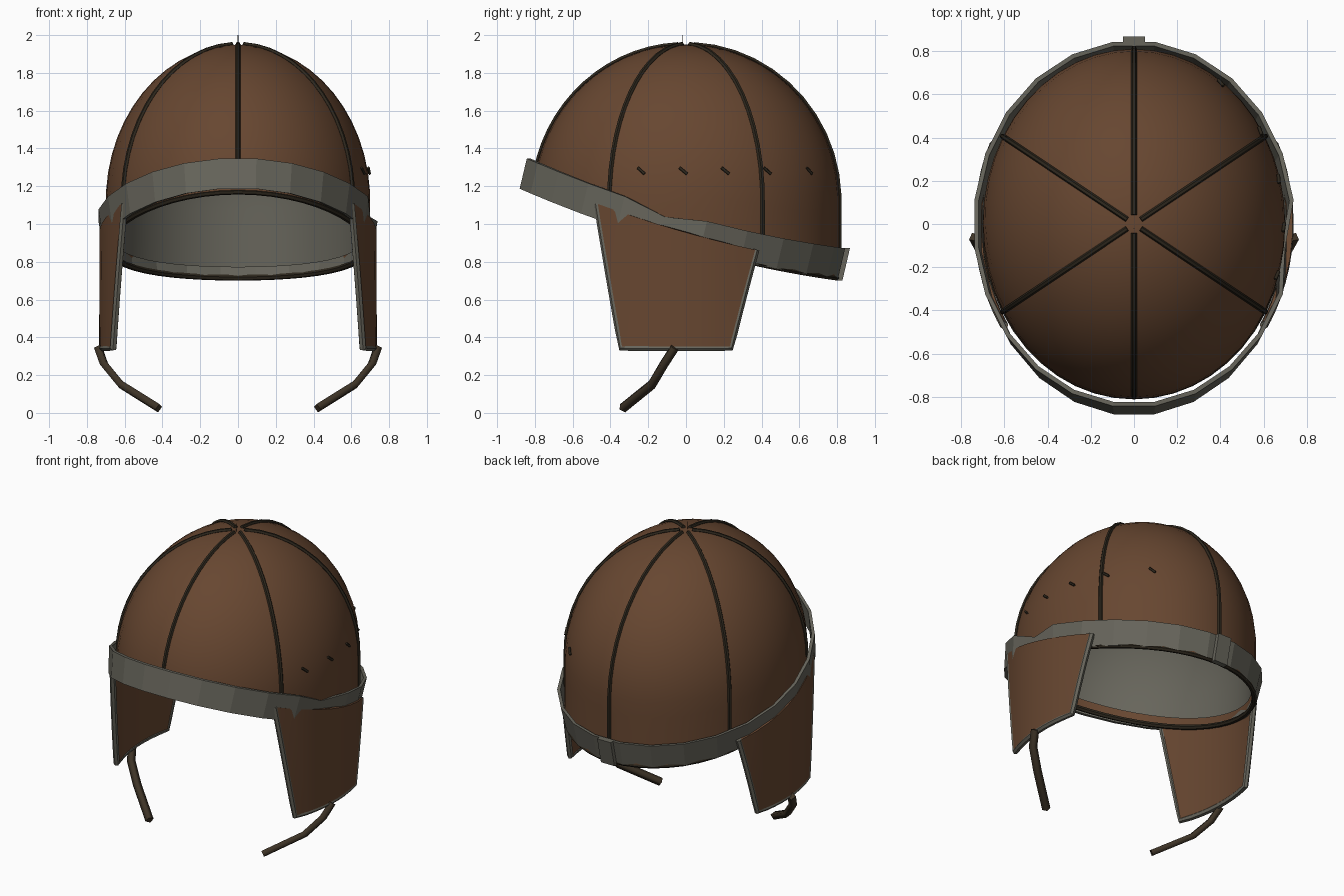
import bpy, bmesh
from math import sin, cos, asin, sqrt, pi, radians

cube = bpy.data.objects.get("Cube")
if cube:
    bpy.data.objects.remove(cube)


def material(name, rgb):
    m = bpy.data.materials.new(name)
    m.use_nodes = True
    m.diffuse_color = (*rgb, 1)
    m.node_tree.nodes["Principled BSDF"].inputs["Base Color"].default_value = (*rgb, 1)
    return m


LEATHER = material("brown leather", (0.135, 0.062, 0.030))
GREY = material("grey trim", (0.135, 0.130, 0.105))
DARK = material("dark seam", (0.026, 0.020, 0.012))
STRAP = material("dark brown strap", (0.048, 0.034, 0.020))


def finish(ob, mat, smooth):
    ob.data.materials.append(mat)
    bpy.ops.object.select_all(action="DESELECT")
    ob.select_set(True)
    bpy.context.view_layer.objects.active = ob
    if ob.type == "CURVE":
        bpy.ops.object.convert(target="MESH")
    if smooth:
        bpy.ops.object.shade_smooth_by_angle(angle=radians(40))


def loft(name, loops, mat, closed=False, caps=False, smooth=True):
    """Bridge a row of closed loops into one surface."""
    bm = bmesh.new()
    rows = [[bm.verts.new(p) for p in loop] for loop in loops]
    n = len(rows[0])
    pairs = list(zip(rows, rows[1:])) + ([(rows[-1], rows[0])] if closed else [])
    for a, b in pairs:
        for i in range(n):
            j = (i + 1) % n
            bm.faces.new((a[i], a[j], b[j], b[i]))
    if caps:
        bm.faces.new(rows[0])
        bm.faces.new(rows[-1])
    bmesh.ops.remove_doubles(bm, verts=bm.verts, dist=0.0005)
    bmesh.ops.recalc_face_normals(bm, faces=bm.faces)
    me = bpy.data.meshes.new(name)
    bm.to_mesh(me)
    bm.free()
    ob = bpy.data.objects.new(name, me)
    bpy.context.collection.objects.link(ob)
    finish(ob, mat, smooth)


def tube(name, pts, r, mat, sides=1, cyclic=False):
    cu = bpy.data.curves.new(name, "CURVE")
    cu.dimensions = "3D"
    cu.bevel_depth = r
    cu.bevel_resolution = sides
    cu.use_fill_caps = True
    sp = cu.splines.new("POLY")
    sp.points.add(len(pts) - 1)
    for q, p in zip(sp.points, pts):
        q.co = (*p, 1)
    sp.use_cyclic_u = cyclic
    ob = bpy.data.objects.new(name, cu)
    bpy.context.collection.objects.link(ob)
    finish(ob, mat, sides > 0)


# Shape of the helmet: half an ellipsoid on a short straight wall
RX, RY, MID, HIGH = 0.70, 0.81, 1.12, 0.83


def band_top(y):
    return 1.045 - 0.282 * y + 0.09 * y * y


def dome_point(t, phi, scale=1.0):
    f = cos(phi) if phi > 0 else 1.0
    z = MID + HIGH * (sin(phi) * scale if phi > 0 else phi)
    return (RX * scale * f * cos(t), RY * scale * f * sin(t), z)


def phi_at(z):
    h = (z - MID) / HIGH
    return asin(h) if h > 0 else h


def dome(name, scale, lift, mat):
    cols, rings = 48, 16
    loops = []
    for k in range(rings + 1):
        loop = []
        for i in range(cols):
            t = 2 * pi * i / cols
            low = phi_at(band_top(RY * sin(t)) - 0.155 + lift)
            loop.append(dome_point(t, low + (pi / 2 - low) * k / rings, scale))
        loops.append(loop)
    loft(name, loops, mat)


dome("leather_dome", 1.0, 0.0, LEATHER)
dome("inner_lining", 0.965, 0.05, GREY)

# Dark piping along the lower rim
rim = []
for i in range(48):
    t = 2 * pi * i / 48
    rim.append(dome_point(t, phi_at(band_top(RY * sin(t)) - 0.16), 0.985))
tube("rim_piping", rim, 0.016, DARK, cyclic=True)

# Six seams from crown to band
for s in range(6):
    t = radians(30 + 60 * s)
    low = phi_at(band_top(RY * sin(t)) - 0.06)
    top = radians(87)
    tube(f"seam_{s + 1}", [dome_point(t, low + (top - low) * k / 14, 1.003) for k in range(15)],
         0.013, DARK)

# Faceted tilted brow band, pinched at one side
loops = []
count = 24
for i in range(count):
    t = 2 * pi * (i - 0.5) / count
    pinch = 0.04 if i == 0 else 0.0
    y = 0.85 * sin(t)
    zt = band_top(y) - pinch
    zb = band_top(y) - 0.16
    ro, lo = 0.745 - pinch, 0.72
    c, s = cos(t), sin(t)
    loops.append([(ro * c, y, zt), (lo * c, y - 0.038, zb),
                  ((lo - 0.02) * c, y - 0.038 - 0.02 * s, zb),
                  ((ro - 0.02) * c, y - 0.02 * s, zt)])
loft("brow_band", loops, GREY, closed=True, smooth=False)

# Overlapping tab where the band closes at the back
tab = []
for y, z in ((0.868, 0.872), (0.828, 0.70)):
    tab.append([(-0.05, y - 0.03, z), (0.05, y - 0.03, z), (0.05, y, z), (-0.05, y, z)])
loft("band_tab", tab, GREY, caps=True, smooth=False)


# Ear flaps with trimmed edges and chin straps
def flap_point(side, u, v, inset):
    front, back = -0.34 - 0.13 * v, 0.235 + 0.135 * v
    y = front + (back - front) * u
    z = 0.345 + v * (band_top(y) - 0.09 - 0.345)
    x = 0.735 * sqrt(1 - (y / 0.86) ** 2) - inset
    return (side * x, y, z)


for side, label in ((1, "left"), (-1, "right")):
    steps = [k / 8 for k in range(9)]
    loops = []
    for v in steps:
        loops.append([flap_point(side, u, v, 0) for u in steps]
                     + [flap_point(side, u, v, 0.03) for u in reversed(steps)])
    loft(f"{label}_ear_flap", loops, LEATHER, caps=True)

    edge = [flap_point(side, 0, v, 0.015) for v in reversed(steps)]
    edge += [flap_point(side, u, 0, 0.015) for u in steps[1:]]
    edge += [flap_point(side, 1, v, 0.015) for v in steps[1:]]
    tube(f"{label}_flap_trim", edge, 0.019, GREY)

    path = [(0.74, -0.06, 0.345), (0.71, -0.115, 0.26), (0.62, -0.18, 0.15), (0.42, -0.335, 0.025)]
    tube(f"{label}_chin_strap", [(side * x, y, z) for x, y, z in path], 0.026, STRAP, sides=0)

# Small loose stitches on one side of the dome
for k in range(5):
    t = asin((-0.24 + 0.225 * k) / RY)
    phi = phi_at(1.28)
    tube(f"stitch_{k + 1}", [dome_point(t - 0.025, phi + 0.02, 1.01),
                             dome_point(t + 0.025, phi - 0.02, 1.01)], 0.008, DARK, sides=0)

# Tiny pin at the crown
tube("crown_pin", [(0, -0.02, 1.93), (0, -0.02, 2.0)], 0.002, DARK, sides=0)
